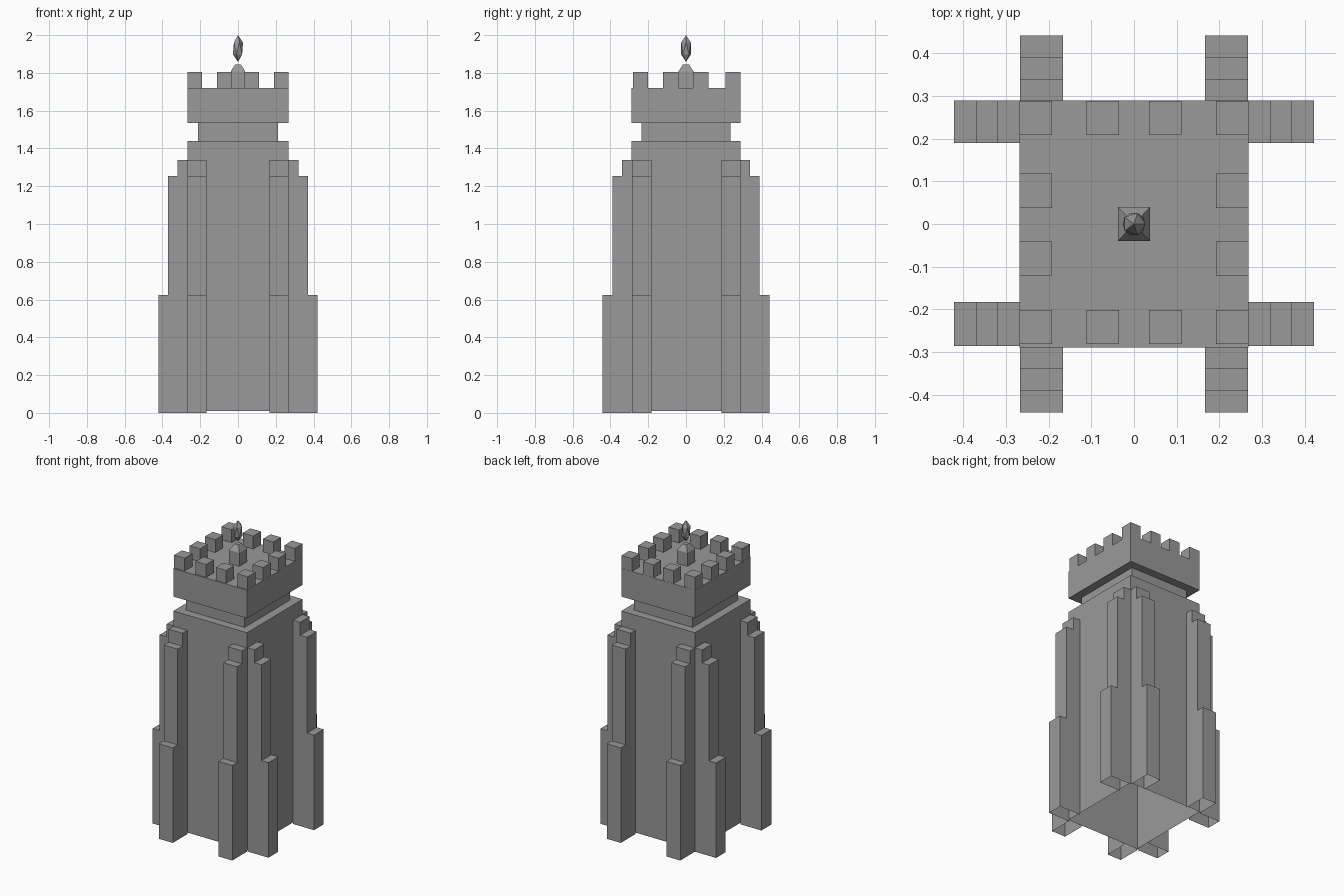
import bpy, bmesh
from mathutils import Vector, Matrix

cube = bpy.data.objects.get("Cube")
if cube:
    bpy.data.objects.remove(cube, do_unlink=True)

stone = bpy.data.materials.new("grey stone")
stone.use_nodes = True
GREY = (0.32, 0.32, 0.32, 1)
stone.diffuse_color = GREY
stone.node_tree.nodes["Principled BSDF"].inputs["Base Color"].default_value = GREY


def finish(name, bm):
    mesh = bpy.data.meshes.new(name)
    bm.to_mesh(mesh)
    bm.free()
    mesh.materials.append(stone)
    obj = bpy.data.objects.new(name, mesh)
    bpy.context.collection.objects.link(obj)
    return obj


def box(name, x, y, z, open_bottom=False, taper=1.0):
    """Box from (low, high) ranges; taper shrinks the top about its centre."""
    bm = bmesh.new()
    bmesh.ops.create_cube(bm, size=1)
    centre = Vector([sum(r) / 2 for r in (x, y, z)])
    size = Vector([r[1] - r[0] for r in (x, y, z)])
    for v in bm.verts:
        if v.co.z > 0:
            v.co.x *= taper
            v.co.y *= taper
        v.co = centre + v.co * size
    if open_bottom:
        bm.normal_update()
        low = [f for f in bm.faces if f.normal.z < -0.9]
        bmesh.ops.delete(bm, geom=low, context='FACES')
    return finish(name, bm)


def buttress(name, axis, side, wall, reach, span):
    """Stepped profile going outward along axis, swept across span; open below."""
    step = (reach - wall) / 3
    a, b, c = wall, wall + step, wall + 2 * step
    profile = [(a, 0), (a, 1.34), (b, 1.34), (b, 1.255), (c, 1.255),
               (c, 0.625), (reach, 0.625), (reach, 0)]

    def place(d, s, z):
        return (side * d, s, z) if axis == 'x' else (s, side * d, z)

    bm = bmesh.new()
    ends = [[bm.verts.new(place(d, s, z)) for d, z in profile] for s in span]
    for ring in ends:
        bm.faces.new(ring)
    for i in range(1, len(profile) - 1):
        bm.faces.new((ends[0][i], ends[0][i + 1], ends[1][i + 1], ends[1][i]))
    bmesh.ops.recalc_face_normals(bm, faces=bm.faces)
    # The open shell must face outward: check it on the highest top face
    top = max(bm.faces, key=lambda f: f.calc_center_median().z)
    if top.normal.z < 0:
        bmesh.ops.reverse_faces(bm, faces=bm.faces)
    return finish(name, bm)


# Tower shaft, recessed neck and overhanging parapet
WX, WY = 0.268, 0.289
box("tower_shaft", (-WX, WX), (-WY, WY), (0.01, 1.44), open_bottom=True)
box("neck", (-0.213, 0.213), (-0.235, 0.235), (1.44, 1.535), open_bottom=True)
box("parapet", (-WX, WX), (-WY, WY), (1.535, 1.72))

# Pairs of stepped buttresses at every corner
for side, label in ((-1, "front"), (1, "back")):
    for sx, hand in ((1, "left"), (-1, "right")):
        buttress(f"{label}_{hand}_buttress", 'y', side, WY, 0.441,
                 sorted((sx * 0.166, sx * 0.267)))
        inner, outer = (0.189, 0.289) if side > 0 else (0.183, 0.285)
        buttress(f"{hand}_{label}_buttress", 'x', sx, WX, 0.421,
                 sorted((side * inner, side * outer)))

# Merlons around the parapet rim
xs = (-0.2295, -0.073, 0.073, 0.2295)
ys = (-0.241, -0.081, 0.078, 0.248)
for i, x in enumerate(xs):
    for j, y in enumerate(ys):
        if i in (0, 3) or j in (0, 3):
            box(f"merlon_{i}_{j}", (x - 0.038, x + 0.038),
                (y - 0.04, y + 0.04), (1.72, 1.805), open_bottom=True)

# Pedestal with a sloped cap and a floating crystal
box("pedestal", (-0.038, 0.038), (-0.04, 0.04), (1.72, 1.808), open_bottom=True)
box("pedestal_cap", (-0.038, 0.038), (-0.04, 0.04), (1.808, 1.845), taper=0.4)
bm = bmesh.new()
bmesh.ops.create_icosphere(bm, subdivisions=1, radius=1)
bm.transform(Matrix.Translation((0, 0, 1.929)) @ Matrix.Diagonal((0.03, 0.03, 0.071, 1)))
finish("crystal", bm)
